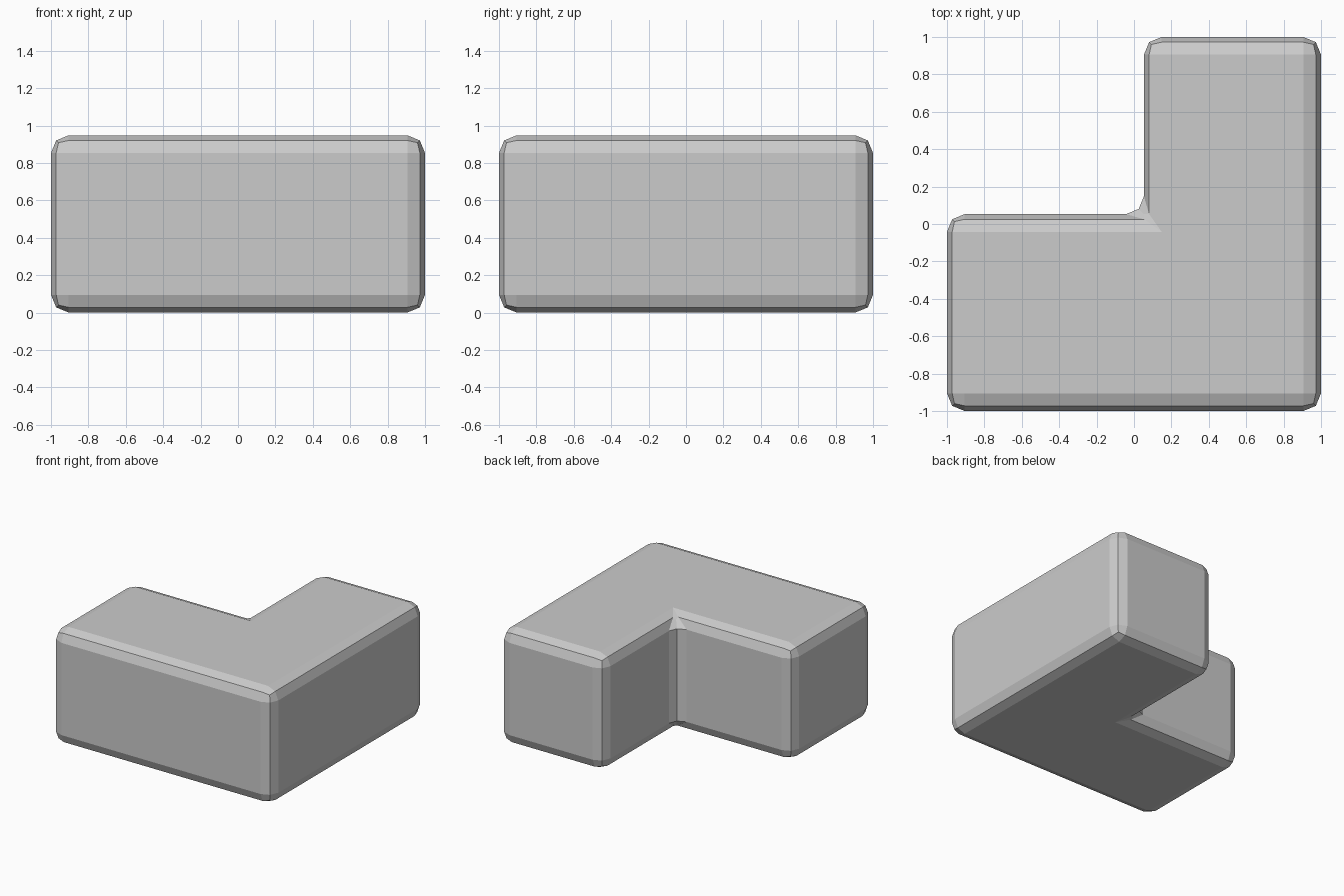
import bpy, bmesh

if "Cube" in bpy.data.objects:
    bpy.data.objects.remove(bpy.data.objects["Cube"])

HEIGHT, INNER, BEVEL = 0.948, 0.053, 0.095

# L-shaped outline, extruded upward
outline = [(-1, -1), (1, -1), (1, 1), (INNER, 1), (INNER, INNER), (-1, INNER)]
bm = bmesh.new()
base = bm.faces.new([bm.verts.new((x, y, 0)) for x, y in outline])
top = bmesh.ops.extrude_face_region(bm, geom=[base])["geom"]
bmesh.ops.translate(bm, vec=(0, 0, HEIGHT),
                    verts=[v for v in top if isinstance(v, bmesh.types.BMVert)])
bmesh.ops.recalc_face_normals(bm, faces=bm.faces)

mesh = bpy.data.meshes.new("corner_block")
bm.to_mesh(mesh)
bm.free()
block = bpy.data.objects.new("corner_block", mesh)
bpy.context.collection.objects.link(block)

# Two-step bevel on every edge, including the inner corner
bevel = block.modifiers.new("edge_bevel", 'BEVEL')
bevel.width = BEVEL
bevel.segments = 2
bevel.limit_method = 'ANGLE'
